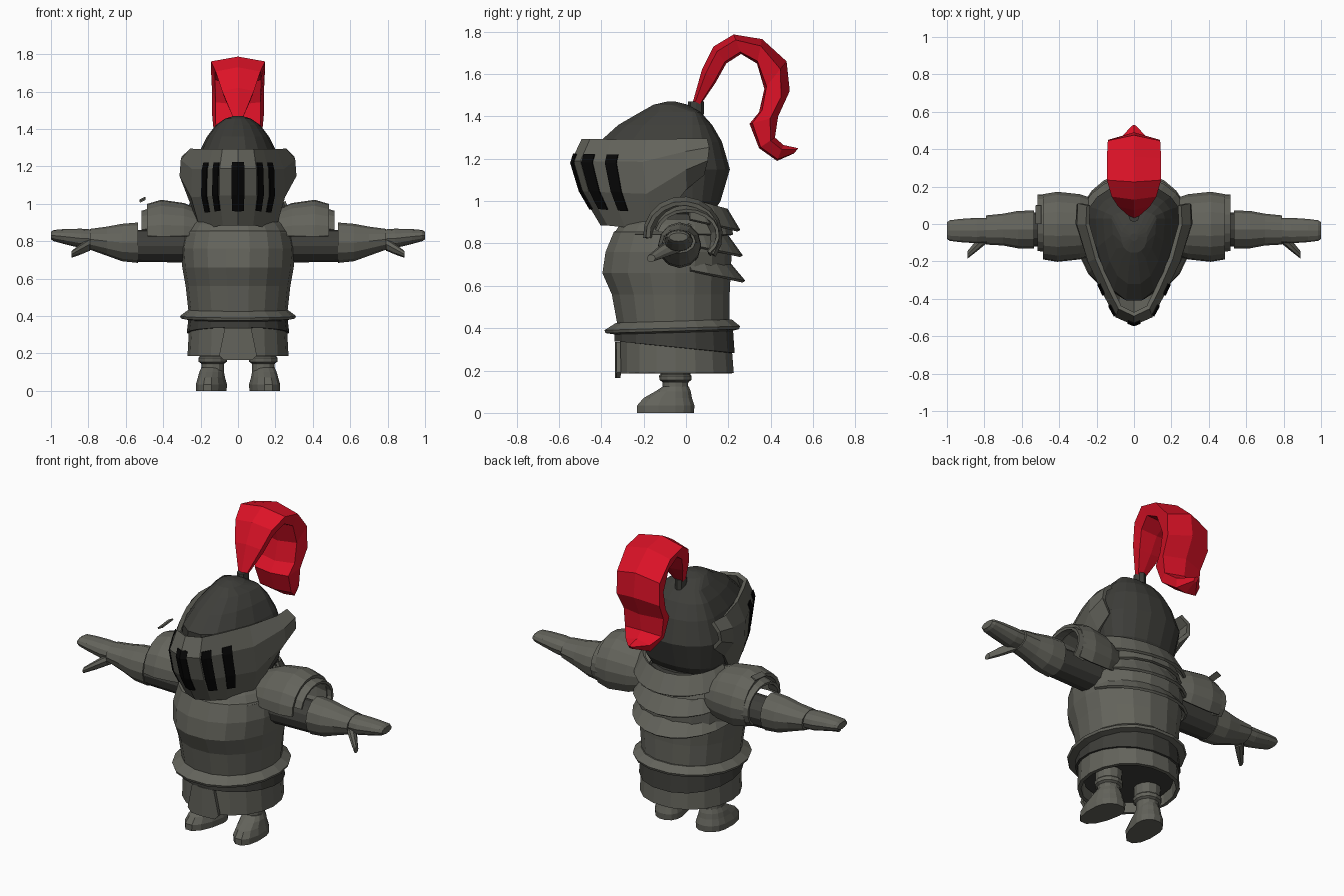
import bpy, bmesh
from math import sin, cos, radians, pi
from mathutils import Vector

cube = bpy.data.objects.get("Cube")
if cube:
    bpy.data.objects.remove(cube)


def material(name, r, g, b):
    m = bpy.data.materials.new(name)
    m.use_nodes = True
    m.diffuse_color = (r, g, b, 1)
    m.node_tree.nodes["Principled BSDF"].inputs["Base Color"].default_value = (r, g, b, 1)
    return m


STEEL = material("steel", .125, .125, .105)
DARK = material("dark steel", .048, .048, .042)
RED = material("red feather", .72, .006, .02)
BLACK = material("black slot", .002, .002, .002)


def loft(name, rings, mat, closed=True, caps=True, thick=0.0):
    """Skin a list of equal-length point rings."""
    bm = bmesh.new()
    rows = [[bm.verts.new(p) for p in ring] for ring in rings]
    n = len(rows[0])
    for a, b in zip(rows, rows[1:]):
        for i in range(n if closed else n - 1):
            j = (i + 1) % n
            bm.faces.new((a[i], a[j], b[j], b[i]))
    if closed and caps:
        bm.faces.new(rows[0])
        bm.faces.new(rows[-1])
    bmesh.ops.recalc_face_normals(bm, faces=bm.faces)
    mesh = bpy.data.meshes.new(name)
    bm.to_mesh(mesh)
    bm.free()
    mesh.materials.append(mat)
    ob = bpy.data.objects.new(name, mesh)
    bpy.context.collection.objects.link(ob)
    if thick:
        mod = ob.modifiers.new("thickness", "SOLIDIFY")
        mod.thickness = thick
        mod.offset = 0
    return ob


def flat_ring(z, rx, front, back, mid=-.05, tilt=0, n=18, cx=0, skew=0):
    """Horizontal egg-shaped ring reaching from front to back."""
    pts = []
    for i in range(n):
        a = 2 * pi * i / n
        s = sin(a)
        y = mid + s * (back - mid if s > 0 else mid - front)
        x = rx * abs(cos(a)) ** .9 * (1 if cos(a) > 0 else -1)
        pts.append((cx + x + skew * y, y, z + tilt * y))
    return pts


def arm_ring(x, y, z, ry, rz, start=0, end=360, n=12):
    """Upright ring, or part of one, around the arm axis."""
    steps = n if end - start == 360 else n - 1
    angles = [radians(start + (end - start) * i / steps) for i in range(n)]
    return [(x, y + ry * cos(a), z + rz * sin(a)) for a in angles]


# Torso, neck and hips
loft("breastplate", [flat_ring(*r) for r in (
    (.4, .262, -.325, .21), (.56, .28, -.355, .21), (.66, .298, -.4, .215),
    (.76, .305, -.385, .22), (.855, .285, -.345, .2), (.89, .22, -.27, .17))], STEEL)
loft("neck_guard", [flat_ring(.85, .24, -.29, .2), flat_ring(.96, .19, -.24, .16)], DARK)
loft("collar", [flat_ring(.84, .285, -.34, .22), flat_ring(.885, .25, -.31, .21),
                flat_ring(.91, .22, -.27, .19)], STEEL, caps=False, thick=.015)

# Overlapping back plates
for k in range(3):
    def back_arc(z, rx, y):
        return [(rx * cos(a), -.02 + (y + .02) * sin(a), z - .06 * sin(a))
                for a in (radians(8 + 164 * i / 10) for i in range(11))]
    z = .92 - .12 * k
    loft("back_plate", [back_arc(z + .1, .25, .19), back_arc(z, .295, .25 + .012 * k)],
         STEEL, closed=False, thick=.015)

# Belt and skirt
loft("belt_flange", [flat_ring(*r, tilt=.03) for r in (
    (.435, .265, -.335, .22), (.402, .31, -.39, .26),
    (.388, .305, -.385, .255), (.378, .255, -.325, .21))], STEEL)
loft("upper_skirt", [flat_ring(.395, .258, -.335, .22),
                     flat_ring(.305, .268, -.335, .228, tilt=-.1)], DARK, caps=False, thick=.012)
loft("lower_skirt", [flat_ring(.37, .25, -.305, .205), flat_ring(.187, .26, -.305, .22)],
     STEEL, caps=False, thick=.02)
loft("hips", [flat_ring(.36, .24, -.29, .19), flat_ring(.24, .24, -.28, .19)], DARK)
loft("skirt_front_panel", [[(x * w, -.325 + .08 * abs(x * w), z) for x in (-1, 0, 1)]
                           for w, z in ((.07, .335), (.1, .19), (.075, .165))],
     STEEL, closed=False, thick=.02)

# Helmet dome
loft("helmet_dome", [flat_ring(*r, mid=.03 if r[0] < 1.43 else -.07) for r in (
    (.9, .17, -.26, .1), (1.0, .225, -.35, .165), (1.15, .25, -.41, .21),
    (1.28, .205, -.415, .172), (1.36, .165, -.325, .125), (1.42, .12, -.22, .07),
    (1.455, .07, -.155, .01), (1.47, .02, -.09, -.05))], DARK)

# Visor: a pointed band described by column plan and row scale
PLAN = [(0, -.53, .89), (.09, -.49, .89), (.15, -.38, .88),
        (.235, -.2, .87), (.295, 0, 1.06), (.29, .11, 1.13)]
ROWS = [(0, .84, .91), (.25, 1, 1), (.6, 1.02, .92), (1, .82, .74)]


def blend(a, b, t):
    return [p + (q - p) * t for p, q in zip(a, b)]


def visor_point(u, v):
    i = min(int(abs(u)), len(PLAN) - 2)
    x, y, low = blend(PLAN[i], PLAN[i + 1], abs(u) - i)
    k = max(j for j in range(len(ROWS) - 1) if ROWS[j][0] <= v)
    a, b = ROWS[k], ROWS[k + 1]
    _, kx, ky = blend(a, b, (v - a[0]) / (b[0] - a[0]))
    return Vector((x * kx * (1 if u > 0 else -1), y * ky, 1.288 + (low - 1.288) * v))


def raised_point(u, v, h):
    p, e = visor_point(u, v), .01
    n = (visor_point(u + e, v) - visor_point(u - e, v)).cross(
        visor_point(u, v + e) - visor_point(u, v - e)).normalized()
    return p + n * (h if n.y < 0 else -h)


loft("visor", [[visor_point(u, r[0]) for u in range(-5, 6)] for r in ROWS],
     STEEL, closed=False, thick=.024)
for us in ((-.3, 0, .3), (1.02, 1.25, 1.5), (2.02, 2.15, 2.32),
           (-1.5, -1.25, -1.02), (-2.32, -2.15, -2.02)):
    loft("visor_slot", [[raised_point(u, v, .016) for u in us] for v in (.18, .26, .59, .8)],
         BLACK, closed=False, thick=.006)

# Plume: sections given as outer edge, inner edge and half width
loft("plume_socket", [flat_ring(z, .03, .01, .085, mid=.047, n=8) for z in (1.41, 1.47)], DARK)
PLUME = [(.03, 1.46, .065, 1.45, .025), (.075, 1.62, .14, 1.56, .085),
         (.13, 1.73, .19, 1.65, .12), (.225, 1.787, .26, 1.695, .145),
         (.36, 1.765, .335, 1.65, .145), (.475, 1.66, .37, 1.53, .14),
         (.49, 1.52, .345, 1.42, .14), (.435, 1.4, .3, 1.365, .13),
         (.42, 1.3, .345, 1.25, .12), (.46, 1.265, .43, 1.19, .08),
         (.53, 1.25, .51, 1.225, .012)]
loft("plume", [[(w * kx, yo + (yi - yo) * t, zo + (zi - zo) * t)
                for kx, t in ((0, 0), (1, .28), (.85, .9), (0, 1), (-.85, .9), (-1, .28))]
               for yo, zo, yi, zi, w in PLUME], RED)

# Arms and legs, one per side
for side, s in (("left", 1), ("right", -1)):
    def limb(part, rings, mat, **kw):
        loft(side + "_" + part, [[(s * x, y, z) for x, y, z in r] for r in rings], mat, **kw)

    limb("upper_arm", [arm_ring(.2, -.03, .775, .1, .09),
                       arm_ring(.56, -.03, .775, .09, .085)], DARK)
    limb("forearm", [arm_ring(*r) for r in (
        (.535, -.03, .792, .102, .108), (.62, -.03, .793, .1, .1),
        (.7, -.03, .8, .085, .078), (.79, -.032, .81, .078, .056))], STEEL)
    limb("hand", [arm_ring(*r) for r in (
        (.77, -.032, .812, .065, .05), (.84, -.035, .815, .068, .052),
        (.93, -.035, .825, .062, .04), (.985, -.035, .83, .055, .03),
        (1, -.035, .83, .045, .02))], STEEL)
    limb("thumb", [arm_ring(*r, n=8) for r in (
        (.79, -.06, .785, .045, .035), (.845, -.12, .755, .03, .028),
        (.89, -.165, .73, .02, .018))], STEEL)
    limb("shoulder_plate", [arm_ring(x, -.015, .84, ry, rz, -35, 185) for x, ry, rz in (
        (.19, .13, .11), (.29, .165, .155), (.41, .178, .172), (.485, .165, .15))],
        STEEL, closed=False, thick=.02)
    limb("shoulder_rim", [arm_ring(x, .005, .84, ry, rz, -45, 170) for x, ry, rz in (
        (.45, .15, .135), (.515, .145, .115))], STEEL, closed=False, thick=.015)

    limb("leg", [flat_ring(z, r, -.05 - r, -.05 + r, n=12, cx=.135) for z, r in (
        (.3, .075), (.17, .07), (.14, .06), (.07, .062))], STEEL)
    limb("greave_band", [flat_ring(z, r, -.05 - r, -.05 + r, n=12, cx=.135) for z, r in (
        (.185, .068), (.175, .077), (.155, .075), (.145, .06))], STEEL)
    limb("boot", [flat_ring(*r, n=14, cx=.135, skew=-.12) for r in (
        (0, .08, -.235, .04), (.035, .082, -.235, .042), (.07, .072, -.205, .03),
        (.1, .066, -.15, .025), (.125, .055, -.11, .015))], STEEL)

# Loose edge of the right shoulder plate
loft("right_shoulder_tip", [[(x, y, z + .1 * (y - .05)) for y in (0, .1)]
                            for x, z in ((-.525, 1.015), (-.495, 1.03))],
     STEEL, closed=False, thick=.008)
